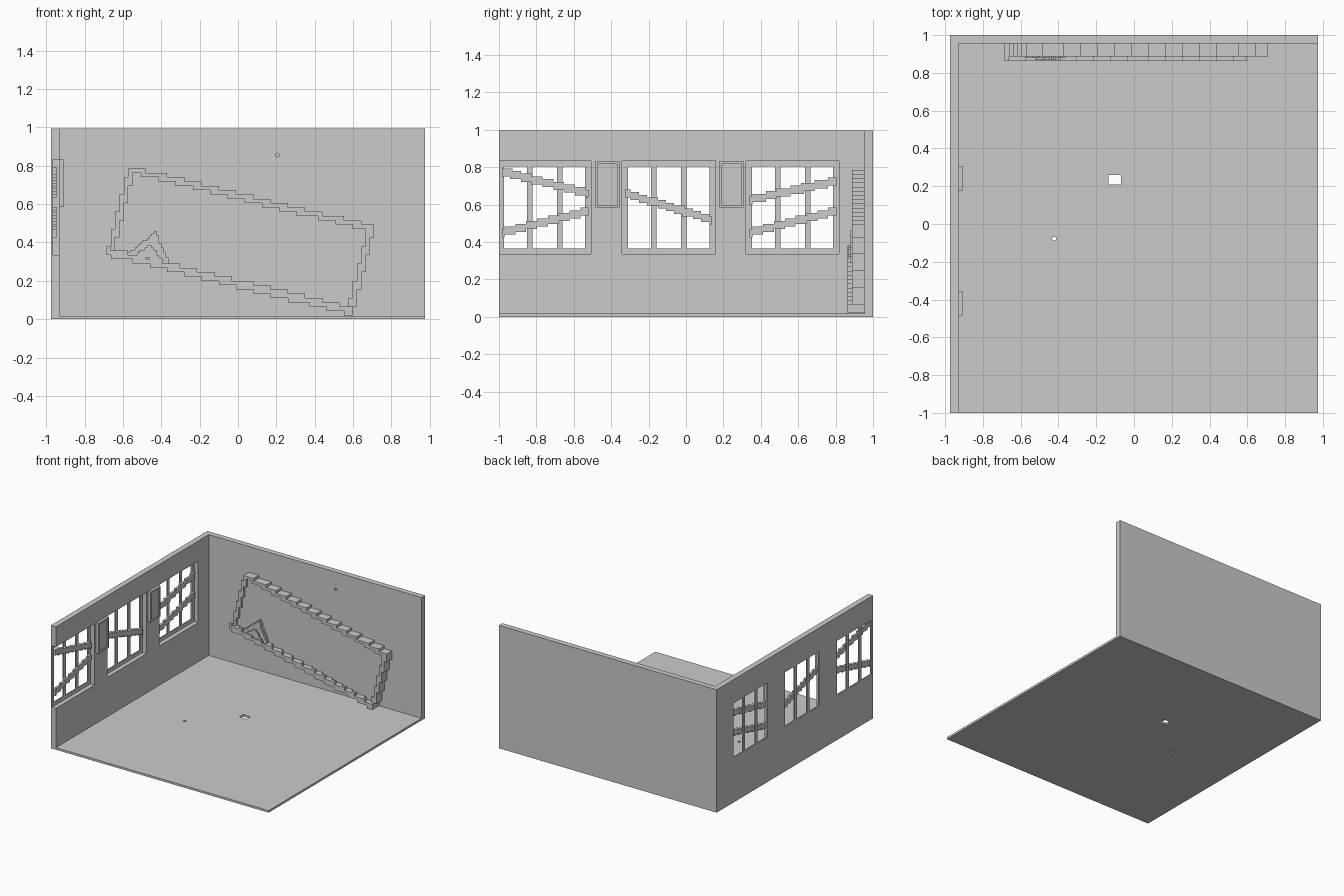
import bpy, bmesh, math
from mathutils import Matrix, Vector

if "Cube" in bpy.data.objects:
    bpy.data.objects.remove(bpy.data.objects["Cube"])


def box(name, x, y, z):
    """Axis-aligned box from (min, max) ranges."""
    bm = bmesh.new()
    size = Vector((x[1] - x[0], y[1] - y[0], z[1] - z[0]))
    mid = Vector((sum(x) / 2, sum(y) / 2, sum(z) / 2))
    bmesh.ops.create_cube(bm, size=1, matrix=Matrix.Translation(mid) @ Matrix.Diagonal((*size, 1)))
    me = bpy.data.meshes.new(name)
    bm.to_mesh(me)
    bm.free()
    ob = bpy.data.objects.new(name, me)
    bpy.context.collection.objects.link(ob)
    return ob


def peg(loc, r, depth, rot=(0, 0, 0)):
    bpy.ops.mesh.primitive_cylinder_add(vertices=8, radius=r, depth=depth, location=loc, rotation=rot)
    return bpy.context.object


def cut(ob, cutter):
    cutter.hide_render = True
    mod = ob.modifiers.new("cut", 'BOOLEAN')
    mod.operation = 'DIFFERENCE'
    mod.solver = 'EXACT'
    mod.object = cutter
    bpy.context.view_layer.objects.active = ob
    bpy.ops.object.modifier_apply(modifier=mod.name)
    bpy.data.objects.remove(cutter)


def stepped(name, inside, u, v, cell, depth, plane):
    """Blocky stair-stepped slab: grid cells passing the test, given thickness."""
    bm = bmesh.new()
    verts = {}

    def vert(i, j):
        if (i, j) not in verts:
            a, b = u[0] + i * cell, v[0] + j * cell
            verts[i, j] = bm.verts.new((a, depth[0], b) if plane == 'XZ' else (depth[0], a, b))
        return verts[i, j]

    for i in range(math.ceil((u[1] - u[0]) / cell)):
        for j in range(math.ceil((v[1] - v[0]) / cell)):
            if inside(u[0] + (i + .5) * cell, v[0] + (j + .5) * cell):
                bm.faces.new([vert(i, j), vert(i + 1, j), vert(i + 1, j + 1), vert(i, j + 1)])
    ret = bmesh.ops.extrude_face_region(bm, geom=bm.faces[:], use_keep_orig=True)
    d = depth[1] - depth[0]
    bmesh.ops.translate(bm, vec=(0, d, 0) if plane == 'XZ' else (d, 0, 0),
                        verts=[g for g in ret['geom'] if isinstance(g, bmesh.types.BMVert)])
    bmesh.ops.recalc_face_normals(bm, faces=bm.faces[:])
    bmesh.ops.dissolve_limit(bm, angle_limit=0.01, verts=bm.verts[:], edges=bm.edges[:])
    me = bpy.data.meshes.new(name)
    bm.to_mesh(me)
    bm.free()
    ob = bpy.data.objects.new(name, me)
    bpy.context.collection.objects.link(ob)
    return ob


# floor with two openings
floor = box("floor", (-0.93, 0.975), (-1, 0.955), (0, 0.017))
cut(floor, box("cutter", (-0.135, -0.07), (0.21, 0.26), (-0.1, 0.1)))
cut(floor, peg((-0.423, -0.078, 0), 0.011, 0.2))

# back wall with a small peg hole
back = box("back_wall", (-0.93, 0.975), (0.955, 1), (0, 0.995))
cut(back, peg((0.205, 0.955, 0.855), 0.01, 0.04, (math.pi / 2, 0, 0)))

# side wall with three recessed three-pane windows
side = box("window_wall", (-0.975, -0.93), (-1, 1), (0, 0.995))
for c in (-0.756, -0.0925, 0.57):
    cut(side, box("cutter", (-0.965, -0.9), (c - 0.249, c + 0.249), (0.335, 0.832)))
    for a, b in ((-0.217, -0.095), (-0.065, 0.065), (0.095, 0.217)):
        cut(side, box("cutter", (-1.1, -0.9), (c + a, c + b), (0.365, 0.803)))

# planks nailed across the windows: y range and end heights
planks = [(-0.985, -0.525, 0.778, 0.66), (-0.985, -0.525, 0.45, 0.565),
          (-0.325, 0.14, 0.66, 0.518), (0.34, 0.8, 0.625, 0.725),
          (0.34, 0.8, 0.45, 0.565)]
for n, (y0, y1, z0, z1) in enumerate(planks):
    stepped(f"window_plank_{n + 1}",
            lambda a, b: abs(b - (z0 + (z1 - z0) * (a - y0) / (y1 - y0))) < 0.022,
            (y0, y1 - 0.005), (min(z0, z1) - 0.04, max(z0, z1) + 0.04), 0.0145,
            (-0.965, -0.946), 'YZ')

# framed panels between the windows
for n, c in enumerate((-0.42, 0.243)):
    panel = box(f"wall_panel_{n + 1}", (-0.93, -0.909), (c - 0.065, c + 0.065), (0.585, 0.832))
    cut(panel, box("cutter", (-0.919, -0.8), (c - 0.054, c + 0.054), (0.598, 0.818)))

# crooked board on the back wall
TILT = math.atan2(-0.31, 1.27)
CX, CZ, HW, HH = 0.015, 0.408, 0.66, 0.24


def local(a, b):
    a, b = a - CX, b - CZ
    c, s = math.cos(TILT), math.sin(TILT)
    return a * c + b * s, -a * s + b * c


def in_rect(a, b, m=0.0):
    p, q = local(a, b)
    return abs(p) < HW - m and abs(q) < HH - m


def in_tray(a, b):
    p, q = local(a, b)
    return abs(p) < HW and -HH < q < -HH + 0.04


U, V, CELL = (-0.685, 0.72), (0.02, 0.81), 0.0225
stepped("board_panel", lambda a, b: in_rect(a, b, 0.032), U, V, CELL, (0.91, 0.955), 'XZ')
stepped("board_frame", lambda a, b: in_rect(a, b) and not in_rect(a, b, 0.032),
        U, V, CELL, (0.888, 0.955), 'XZ')
stepped("board_tray", in_tray, U, V, CELL, (0.864, 0.888), 'XZ')


# small wedge resting on the tray
def in_tri(a, b, pts):
    return all((q[0] - p[0]) * (b - p[1]) - (q[1] - p[1]) * (a - p[0]) < 0
               for p, q in zip(pts, pts[1:] + pts[:1]))


outer = [(-0.58, 0.335), (-0.43, 0.455), (-0.35, 0.275)]
inner = [(-0.54, 0.335), (-0.455, 0.39), (-0.385, 0.295)]
stepped("wedge_base", lambda a, b: in_tri(a, b, outer), (-0.6, -0.34), (0.26, 0.46), 0.0125,
        (0.88, 0.912), 'XZ')
stepped("wedge_top", lambda a, b: in_tri(a, b, inner), (-0.6, -0.34), (0.26, 0.46), 0.0125,
        (0.868, 0.88), 'XZ')
